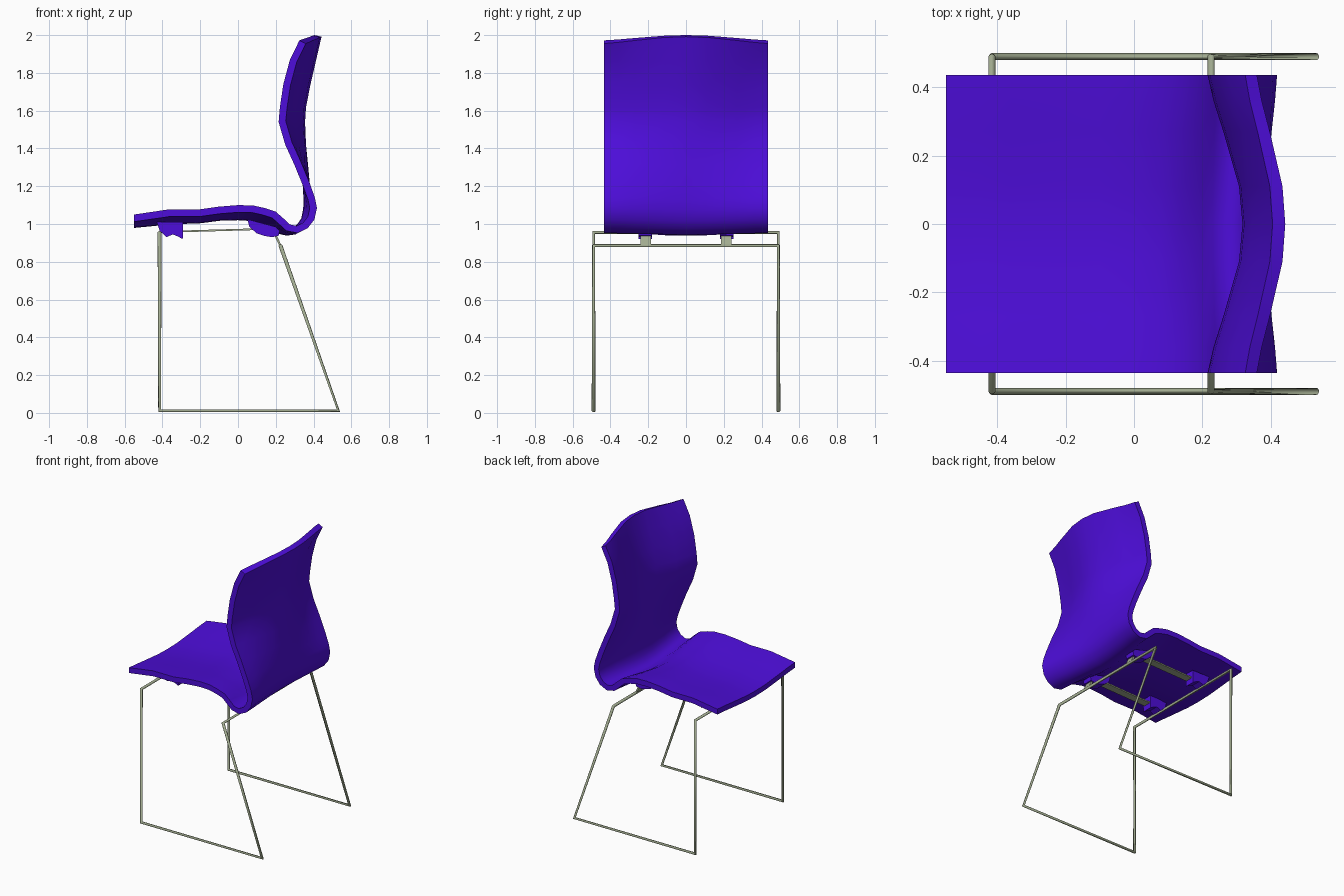
import bpy, bmesh
from mathutils import Vector

if "Cube" in bpy.data.objects:
    bpy.data.objects.remove(bpy.data.objects["Cube"])


def material(name, rgb):
    m = bpy.data.materials.new(name)
    m.diffuse_color = (*rgb, 1)
    m.use_nodes = True
    m.node_tree.nodes["Principled BSDF"].inputs["Base Color"].default_value = m.diffuse_color
    return m


purple = material("purple plastic", (0.075, 0.004, 0.70))
grey = material("grey green metal", (0.36, 0.41, 0.28))


def finish(bm, name, mat, angle=None):
    bmesh.ops.recalc_face_normals(bm, faces=bm.faces)
    me = bpy.data.meshes.new(name)
    bm.to_mesh(me)
    bm.free()
    me.materials.append(mat)
    ob = bpy.data.objects.new(name, me)
    bpy.context.collection.objects.link(ob)
    if angle:
        bpy.ops.object.select_all(action='DESELECT')
        ob.select_set(True)
        bpy.context.view_layer.objects.active = ob
        bpy.ops.object.shade_smooth_by_angle(angle=angle)
    return ob


# Shell: upper/inner profile as edge x, edge z, centre x, centre z
profile = [
    (-.55, 1.05, -.55, 1.017), (-.45, 1.065, -.45, 1.027), (-.36, 1.078, -.36, 1.036),
    (-.20, 1.078, -.20, 1.042), (-.10, 1.092, -.10, 1.055), (0, 1.10, 0, 1.058),
    (.08, 1.098, .08, 1.053), (.14, 1.085, .14, 1.035), (.20, 1.065, .20, 1.002),
    (.24, 1.03, .23, .983), (.275, .997, .26, .976), (.31, .99, .29, .98),
    (.345, 1.007, .315, 1.0), (.37, 1.04, .335, 1.03), (.38, 1.085, .345, 1.08),
    (.37, 1.13, .347, 1.13), (.345, 1.20, .343, 1.20), (.30, 1.31, .333, 1.31),
    (.25, 1.42, .322, 1.42), (.215, 1.54, .317, 1.54), (.222, 1.62, .322, 1.62),
    (.24, 1.74, .345, 1.74), (.275, 1.87, .375, 1.87), (.325, 1.972, .405, 2.0)]
columns = [(-.435, 0), (-.36, .17), (-.27, .45), (-.11, .9), (0, 1),
           (.11, .9), (.27, .45), (.36, .17), (.435, 0)]
thick = .038
bm = bmesh.new()
front, back = [], []
for y, w in columns:
    pts = [Vector((a + w * (c - a), b + w * (d - b))) for a, b, c, d in profile]
    f, r = [], []
    for i, p in enumerate(pts):
        d = (pts[min(i + 1, len(pts) - 1)] - pts[max(i - 1, 0)]).normalized()
        q = p + Vector((d.y, -d.x)) * thick
        if i == 0:
            q.x = p.x
        f.append(bm.verts.new((p.x, y, p.y)))
        r.append(bm.verts.new((q.x, y, min(q.y, p.y) if i == len(pts) - 1 else q.y)))
    front.append(f)
    back.append(r)
n = len(profile)
for j in range(len(columns) - 1):
    for s in (front, back):
        for i in range(n - 1):
            bm.faces.new((s[j][i], s[j + 1][i], s[j + 1][i + 1], s[j][i + 1]))
    for i in (0, n - 1):
        bm.faces.new((front[j][i], front[j + 1][i], back[j + 1][i], back[j][i]))
for j in (0, -1):
    for i in range(n - 1):
        bm.faces.new((front[j][i], front[j][i + 1], back[j][i + 1], back[j][i]))
finish(bm, "seat_shell", purple, 0.75)

# Frame: one continuous bent tube with both floor runners and both cross bars
Y = .489
path = [(-.415, -Y, .955), (-.415, -Y, .011), (.532, -Y, .011), (.225, -Y, .885),
        (.225, Y, .885), (.532, Y, .011), (-.415, Y, .011), (-.415, Y, .955)]
cu = bpy.data.curves.new("tube_frame", 'CURVE')
cu.dimensions = '3D'
cu.bevel_depth = .0105
cu.bevel_resolution = 3
sp = cu.splines.new('POLY')
sp.points.add(len(path) - 1)
for pt, co in zip(sp.points, path):
    pt.co = (*co, 1)
sp.use_cyclic_u = True
cu.materials.append(grey)
bpy.context.collection.objects.link(bpy.data.objects.new("tube_frame", cu))


# Extrude an x-z outline along y, with an optional narrower far side
def prism(name, outline, y0, y1, mat):
    bm = bmesh.new()
    a = [bm.verts.new((x, y0, z)) for x, z in outline]
    b = [bm.verts.new((x, y1, z)) for x, z in outline]
    bm.faces.new(a)
    bm.faces.new(b)
    for i in range(len(a)):
        k = (i + 1) % len(a)
        bm.faces.new((a[i], a[k], b[k], b[i]))
    return finish(bm, name, mat)


# Flat support straps and the moulded mounts under the seat
top = [(-.415, .962), (.10, .977), (.16, .972), (.20, .95), (.23, .887)]
strap = top + [(x - (.008 if x > .18 else 0), z - .009) for x, z in reversed(top)]
front_mount = [(-.43, 1.01), (-.415, .965), (-.38, .93), (-.345, .945), (-.32, .935),
               (-.293, .92), (-.29, .955), (-.29, 1.01)]
rear_mount = [(.05, 1.025), (.06, .985), (.10, .95), (.14, .937), (.18, .93),
              (.215, .938), (.22, .965), (.20, .985)]
for s, side in ((-1, "left"), (1, "right")):
    prism("support_strap_" + side, strap, s * .185, s * .24, grey)
    for nm, o in (("front_mount_", front_mount), ("rear_mount_", rear_mount)):
        prism(nm + side, o, s * .18, s * .252, purple)
